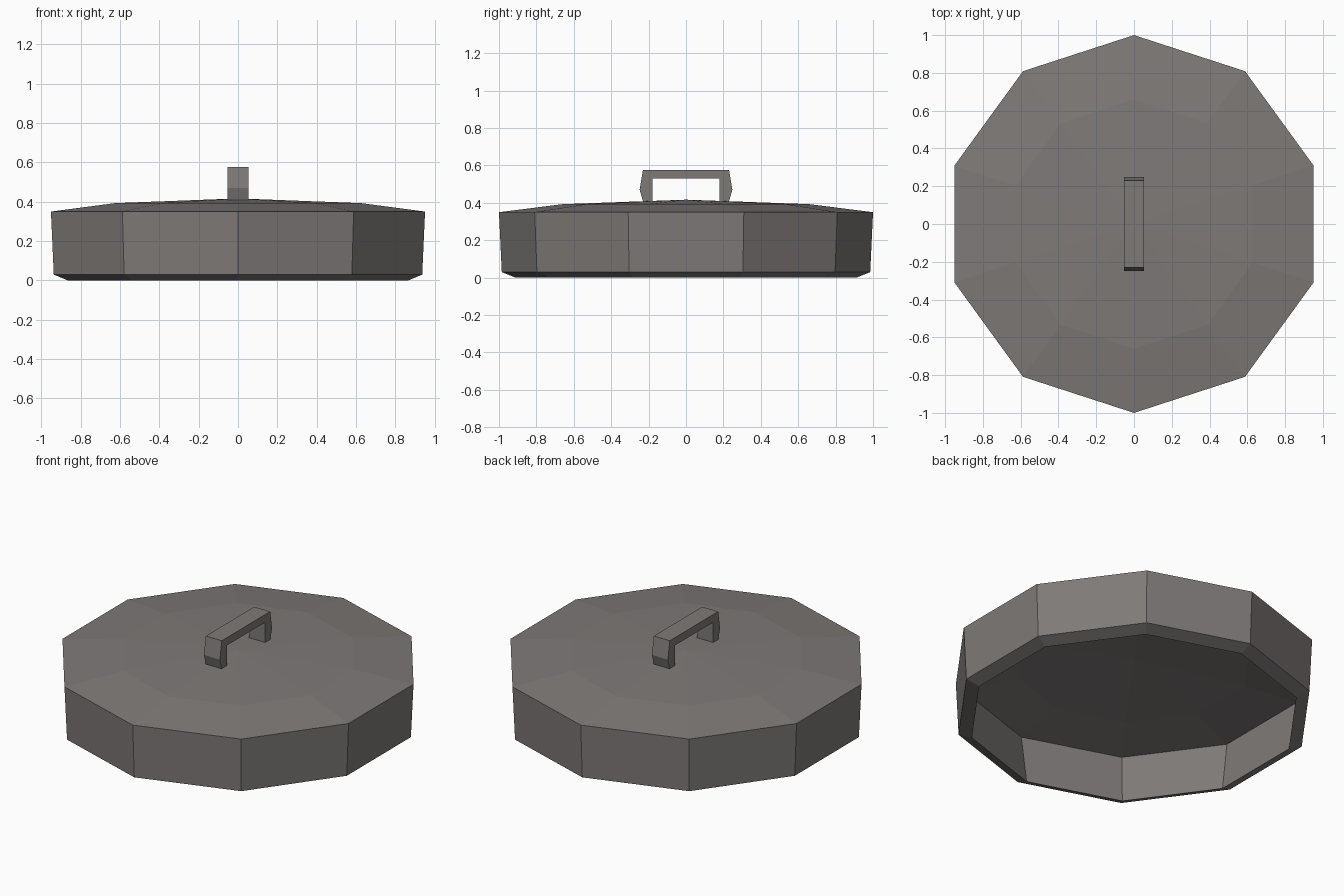
import bpy, bmesh, math

if "Cube" in bpy.data.objects:
    bpy.data.objects.remove(bpy.data.objects["Cube"])

mat = bpy.data.materials.new("warm grey metal")
mat.diffuse_color = (0.21, 0.194, 0.187, 1)
mat.use_nodes = True
mat.node_tree.nodes["Principled BSDF"].inputs["Base Color"].default_value = mat.diffuse_color


def finish(bm, name):
    bmesh.ops.recalc_face_normals(bm, faces=bm.faces)
    me = bpy.data.meshes.new(name)
    bm.to_mesh(me)
    bm.free()
    me.materials.append(mat)
    ob = bpy.data.objects.new(name, me)
    bpy.context.collection.objects.link(ob)
    return ob


# Hollow lid: ten-sided revolve of a (radius, z) profile, top centre to underside centre
SIDES = 10
profile = [(0.66, 0.393), (1.0, 0.35), (0.985, 0.03), (0.91, 0.0),
           (0.955, 0.30), (0.65, 0.343)]
bm = bmesh.new()
rings = []
for r, z in profile:
    rings.append([bm.verts.new((r * math.sin(2 * math.pi * i / SIDES),
                                r * math.cos(2 * math.pi * i / SIDES), z))
                  for i in range(SIDES)])
top = bm.verts.new((0, 0, 0.417))
under = bm.verts.new((0, 0, 0.367))
for i in range(SIDES):
    j = (i + 1) % SIDES
    bm.faces.new((top, rings[0][i], rings[0][j]))
    bm.faces.new((under, rings[-1][j], rings[-1][i]))
    for a, b in zip(rings, rings[1:]):
        bm.faces.new((a[i], b[i], b[j], a[j]))
finish(bm, "lid")

# Bracket handle: half section in (y, z), mirrored and swept across x
outer = [(0.228, 0.40), (0.248, 0.47), (0.23, 0.577)]
inner = [(0.18, 0.53), (0.18, 0.40)]
path_out = outer + [(-y, z) for y, z in reversed(outer)]
path_in = list(reversed(inner)) + [(-y, z) for y, z in inner]
# pair outer and inner points so each segment is a clean quad
path_in = [(0.18, 0.40), (0.18, 0.47), (0.18, 0.53)]
path_in += [(-y, z) for y, z in reversed(path_in)]
bm = bmesh.new()
sections = []
for (yo, zo), (yi, zi) in zip(path_out, path_in):
    sections.append([bm.verts.new(c) for c in (
        (-0.053, yo, zo), (0.053, yo, zo), (0.053, yi, zi), (-0.053, yi, zi))])
for a, b in zip(sections, sections[1:]):
    for k in range(4):
        m = (k + 1) % 4
        bm.faces.new((a[k], a[m], b[m], b[k]))
bm.faces.new(sections[0])
bm.faces.new(sections[-1])
finish(bm, "handle")
